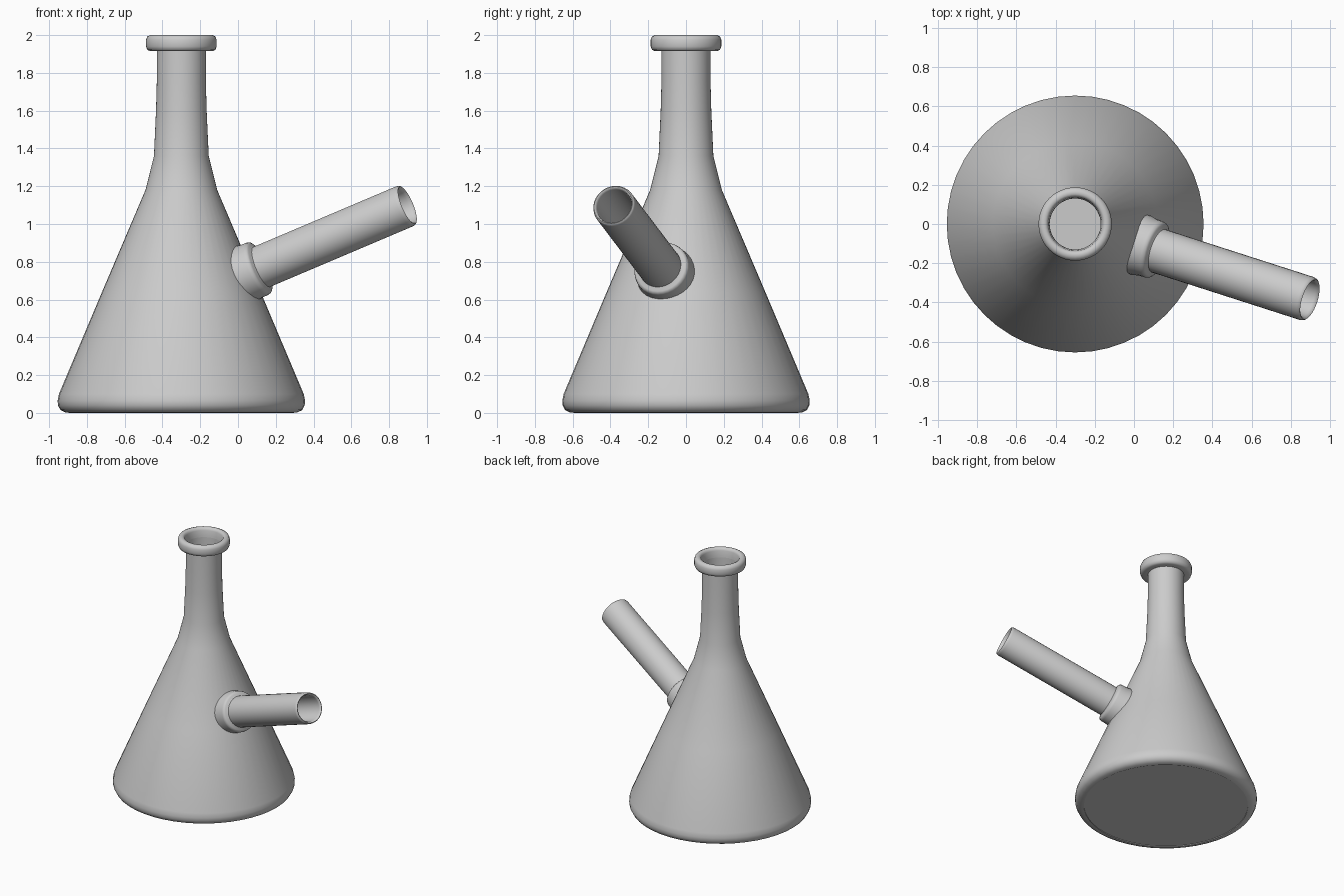
import bpy, bmesh, math
from mathutils import Vector, Matrix

if "Cube" in bpy.data.objects:
    bpy.data.objects.remove(bpy.data.objects["Cube"])


def lathe(name, profile, matrix, sides=48, closed=False):
    """Revolve (radius, height) points around local z; radius 0 makes a pole."""
    bm = bmesh.new()
    rings = []
    for r, z in profile:
        if r == 0:
            rings.append([bm.verts.new((0, 0, z))] * sides)
        else:
            rings.append([bm.verts.new((r * math.cos(2 * math.pi * i / sides),
                                        r * math.sin(2 * math.pi * i / sides), z))
                          for i in range(sides)])
    pairs = list(zip(rings, rings[1:]))
    if closed:
        pairs.append((rings[-1], rings[0]))
    for a, b in pairs:
        for i in range(sides):
            j = (i + 1) % sides
            bm.faces.new(list(dict.fromkeys((a[i], a[j], b[j], b[i]))))
    bmesh.ops.recalc_face_normals(bm, faces=bm.faces)
    mesh = bpy.data.meshes.new(name)
    bm.to_mesh(mesh)
    bm.free()
    obj = bpy.data.objects.new(name, mesh)
    obj.matrix_world = matrix
    bpy.context.collection.objects.link(obj)
    bpy.ops.object.select_all(action='DESELECT')
    obj.select_set(True)
    bpy.context.view_layer.objects.active = obj
    bpy.ops.object.shade_smooth_by_angle(angle=math.radians(50))
    return obj


axis = Matrix.Translation((-0.3, 0, 0))

# Conical body with open neck and thin wall
lathe("flask_body", [
    (0, 0.005), (0.59, 0.005), (0.59, 0), (0.615, 0.003), (0.64, 0.015), (0.653, 0.04),
    (0.655, 0.065), (0.648, 0.1), (0.42, 0.64), (0.19, 1.18), (0.145, 1.36),
    (0.134, 1.6), (0.13, 1.75), (0.13, 1.93)], axis)

# Rounded rim at the mouth
lathe("mouth_rim", [
    (0.13, 1.915), (0.165, 1.915), (0.18, 1.922), (0.187, 1.94), (0.187, 1.975),
    (0.18, 1.993), (0.165, 2.0), (0.152, 2.0), (0.142, 1.994), (0.137, 1.98),
    (0.132, 1.94)], axis, closed=True)

# Side tube frame: stands square to the cone wall
start = Vector((0.06, -0.116, 0.745))
end = Vector((0.897, -0.385, 1.10))
direction = end - start
length = direction.length
frame = Matrix.Translation(start) @ direction.to_track_quat('Z', 'Y').to_matrix().to_4x4()

# Hollow side tube with rounded open end
lathe("side_tube", [
    (0.115, -0.05), (0.115, length - 0.02), (0.112, length - 0.005),
    (0.106, length), (0.1, length - 0.003), (0.095, length - 0.02),
    (0.093, -0.01)], frame, sides=32)

# Welded collar where the tube meets the body
lathe("tube_collar", [
    (0.16, -0.06), (0.157, -0.02), (0.151, 0.01), (0.15, 0.045), (0.146, 0.06),
    (0.136, 0.067), (0.124, 0.07), (0.114, 0.076)], frame, sides=32)
